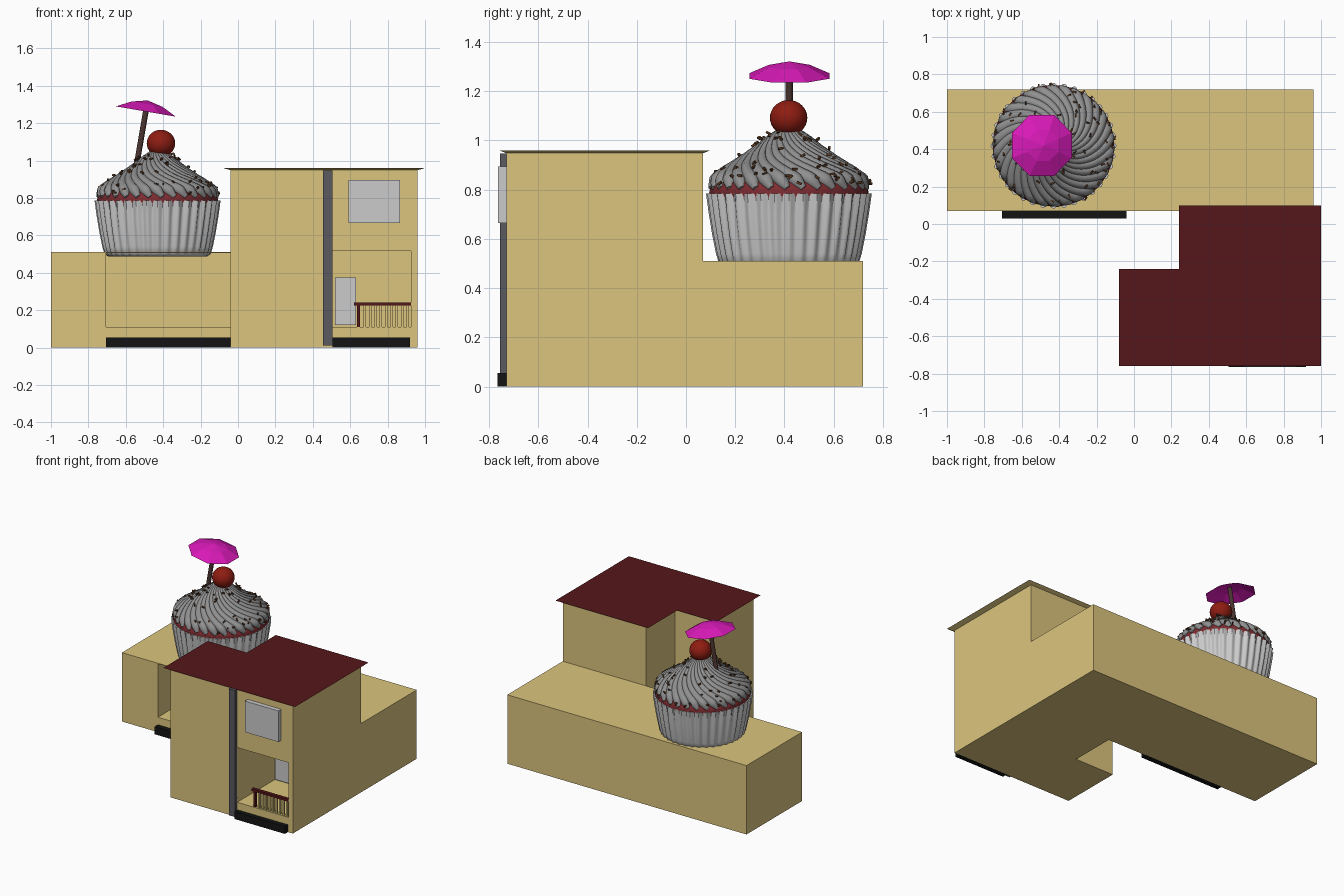
import bpy, bmesh, random
from math import sin, cos, pi
from mathutils import Vector, Matrix

if "Cube" in bpy.data.objects:
    bpy.data.objects.remove(bpy.data.objects["Cube"])

random.seed(4)


def mat(name, r, g, b):
    m = bpy.data.materials.new(name)
    m.diffuse_color = (r, g, b, 1)
    m.use_nodes = True
    m.node_tree.nodes["Principled BSDF"].inputs["Base Color"].default_value = m.diffuse_color
    return m


TAN = mat("tan_wall", .72, .56, .21)
MAROON = mat("maroon", .09, .008, .01)
RED = mat("cherry_red", .27, .012, .006)
CAKE = mat("red_cake", .22, .025, .03)
PINK = mat("magenta", .69, .01, .48)
SLATE = mat("slate", .1, .1, .115)
BLACK = mat("black", .006, .007, .006)
BROWN = mat("brown", .07, .035, .03)
SPRINKLE = mat("sprinkle_brown", .1, .04, .015)
ICING = mat("icing_grey", .28, .28, .28)


def finish(name, bm, *mats, smooth=False):
    bmesh.ops.recalc_face_normals(bm, faces=bm.faces)
    me = bpy.data.meshes.new(name)
    for f in bm.faces:
        f.smooth = smooth
    bm.to_mesh(me)
    bm.free()
    for m in mats:
        if m:
            me.materials.append(m)
    ob = bpy.data.objects.new(name, me)
    bpy.context.collection.objects.link(ob)
    return ob


def prism(name, low, high, z0, z1, *mats):
    """Solid between two matching outlines; a second material goes on the top."""
    bm = bmesh.new()
    a = [bm.verts.new((x, y, z0)) for x, y in low]
    b = [bm.verts.new((x, y, z1)) for x, y in high]
    bm.faces.new(a[::-1])
    top = bm.faces.new(b)
    top.material_index = len(mats) - 1
    for i in range(len(a)):
        j = (i + 1) % len(a)
        bm.faces.new((a[i], a[j], b[j], b[i]))
    return finish(name, bm, *mats)


def box(name, x0, x1, y0, y1, z0, z1, m=None):
    p = [(x0, y0), (x1, y0), (x1, y1), (x0, y1)]
    return prism(name, p, p, z0, z1, m)


def lathe(name, prof, segs, centre, m=None, smooth=True, pleat=None, start=0):
    """Revolve (r, z) points; pleat(angle, ring) adds to the radius; r = 0 closes to a point."""
    bm = bmesh.new()
    rings = []
    for k, (r, z) in enumerate(prof):
        ring = []
        for i in range(1 if r == 0 else segs):
            t = start + 2 * pi * i / segs
            q = r + (pleat(t, k) if pleat and r else 0)
            ring.append(bm.verts.new((centre[0] + q * cos(t), centre[1] + q * sin(t), z)))
        rings.append(ring)
    for a, b in zip(rings, rings[1:]):
        for i in range(segs):
            j = (i + 1) % segs
            quad = [a[i % len(a)], a[j % len(a)], b[j % len(b)], b[i % len(b)]]
            bm.faces.new(list(dict.fromkeys(quad)))
    return finish(name, bm, m, smooth=smooth)


def carve(ob, *bounds):
    cut = box("cutter", *bounds, TAN)
    mod = ob.modifiers.new("opening", 'BOOLEAN')
    mod.operation, mod.solver, mod.object = 'DIFFERENCE', 'EXACT', cut
    bpy.context.view_layer.objects.active = ob
    bpy.ops.object.modifier_apply(modifier=mod.name)
    bpy.data.objects.remove(cut)


# Building: long low wing and tall L-shaped wing, each with an open front
low_wing = box("low_wing", -1, .96, .07, .72, 0, .51, TAN)
carve(low_wing, -.705, -.04, .0, .47, .11, .506)
walls = [(-.04, -.73), (.96, -.73), (.96, .07), (.28, .07), (.28, -.27), (-.04, -.27)]
tall_wing = prism("tall_wing", walls, walls, 0, .95, TAN)
carve(tall_wing, .505, .925, -.8, -.29, .11, .515)
eaves = [(-.08, -.76), (1, -.76), (1, .10), (.24, .10), (.24, -.24), (-.08, -.24)]
prism("roof", walls, eaves, .948, .96, TAN, MAROON)

# Facade details
box("front_pillar", .455, .505, -.755, -.725, .01, .947, SLATE)
box("front_plinth", .505, .92, -.765, -.725, 0, .055, BLACK)
box("side_plinth", -.705, -.04, .03, .075, 0, .055, BLACK)
box("window", .59, .865, -.763, -.725, .665, .895)
box("porch_door", .518, .63, -.305, -.288, .12, .375)

# Porch railing
box("rail_top", .62, .925, -.73, -.705, .225, .242, MAROON)
box("rail_post", .637, .652, -.727, -.709, .11, .226, MAROON)
for i in range(9):
    x = .672 + i * .0285
    box(f"baluster_{i}", x, x + .013, -.724, -.711, .11, .226, TAN)

# Cupcake: pleated paper cup
C = (-.43, .418)
cup = [(0, .487), (.262, .487), (.28, .5), (.29, .54), (.305, .62), (.317, .70), (.328, .785), (.315, .785), (.31, .775)]
amp = [0, .002, .004, .006, .007, .008, .009, .009, .008]
lathe("paper_cup", cup, 216, C, None, pleat=lambda t, k: amp[k] * cos(36 * t))
bpy.context.view_layer.objects.active = bpy.data.objects["paper_cup"]
bpy.data.objects["paper_cup"].select_set(True)
bpy.ops.object.shade_smooth_by_angle(angle=.8)
lathe("cake", [(.315, .76), (.324, .79), (.312, .825), (.285, .85), (0, .86)], 64, C, CAKE)

# Frosting: inner dome with twisted strands
PATH = [(.315, .805), (.293, .843), (.25, .876), (.19, .918), (.125, .97), (.075, 1.015), (.02, 1.055)]


def dome(t):
    """Point on the frosting profile, t from 0 (rim) to 1 (tip)."""
    s = min(t, .9999) * (len(PATH) - 1)
    i = int(s)
    return Vector(PATH[i]).lerp(Vector(PATH[i + 1]), s - i)


lathe("frosting_core", [(.285, .847)] + PATH[2:] + [(0, 1.065)], 64, C, ICING)
cu = bpy.data.curves.new("frosting_swirl", 'CURVE')
cu.dimensions, cu.bevel_depth, cu.bevel_resolution, cu.use_fill_caps = '3D', 1, 2, True
cu.materials.append(ICING)
N, STEPS = 30, 22
for k in range(N):
    sp = cu.splines.new('POLY')
    sp.points.add(STEPS - 1)
    for i, p in enumerate(sp.points):
        r, z = dome(i / (STEPS - 1))
        a = 2 * pi * k / N + 4.6 * r
        p.co = (C[0] + r * cos(a), C[1] + r * sin(a), z, 1)
        p.radius = (.085 * r + .005) * min(1, .45 + .2 * i)
    sp.use_smooth = True
bpy.context.collection.objects.link(bpy.data.objects.new("frosting_swirl", cu))

# Sprinkles scattered over the frosting
bm = bmesh.new()
for _ in range(90):
    r, z = dome(random.random() ** 1.3 * .85)
    a = random.uniform(0, 2 * pi)
    pos = Vector((C[0] + (r + .016) * cos(a), C[1] + (r + .016) * sin(a), z + .02))
    rot = Matrix.Rotation(random.uniform(0, pi), 4, 'Z') @ Matrix.Rotation(random.uniform(-.7, .7), 4, 'X')
    bmesh.ops.create_cube(bm, size=1, matrix=Matrix.Translation(pos) @ rot @ Matrix.Diagonal((.009, .02, .009, 1)))
finish("sprinkles", bm, SPRINKLE)

# Cherry
bm = bmesh.new()
bmesh.ops.create_uvsphere(bm, u_segments=32, v_segments=16, radius=.076,
                          matrix=Matrix.Translation((-.412, .417, 1.092)) @ Matrix.Diagonal((1, 1, .95, 1)))
finish("cherry", bm, RED, smooth=True)

# Tilted cocktail umbrella: stick and eight-sided canopy, built upright then leaned over
lean = Matrix.Translation((-.493, .42, 1.262)) @ Matrix.Rotation(.17, 4, 'Y')
stick = lathe("umbrella_stick", [(0, -.32), (.015, -.32), (.015, .045), (0, .045)], 12, (0, 0), BROWN, smooth=False)
canopy = lathe("umbrella_canopy", [(.176, 0), (.09, .04), (0, .06), (.09, .034), (.176, -.004), (.176, 0)][:3], 8, (0, 0),
               PINK, smooth=False, start=pi / 8)
for ob in (stick, canopy):
    ob.matrix_world = lean
